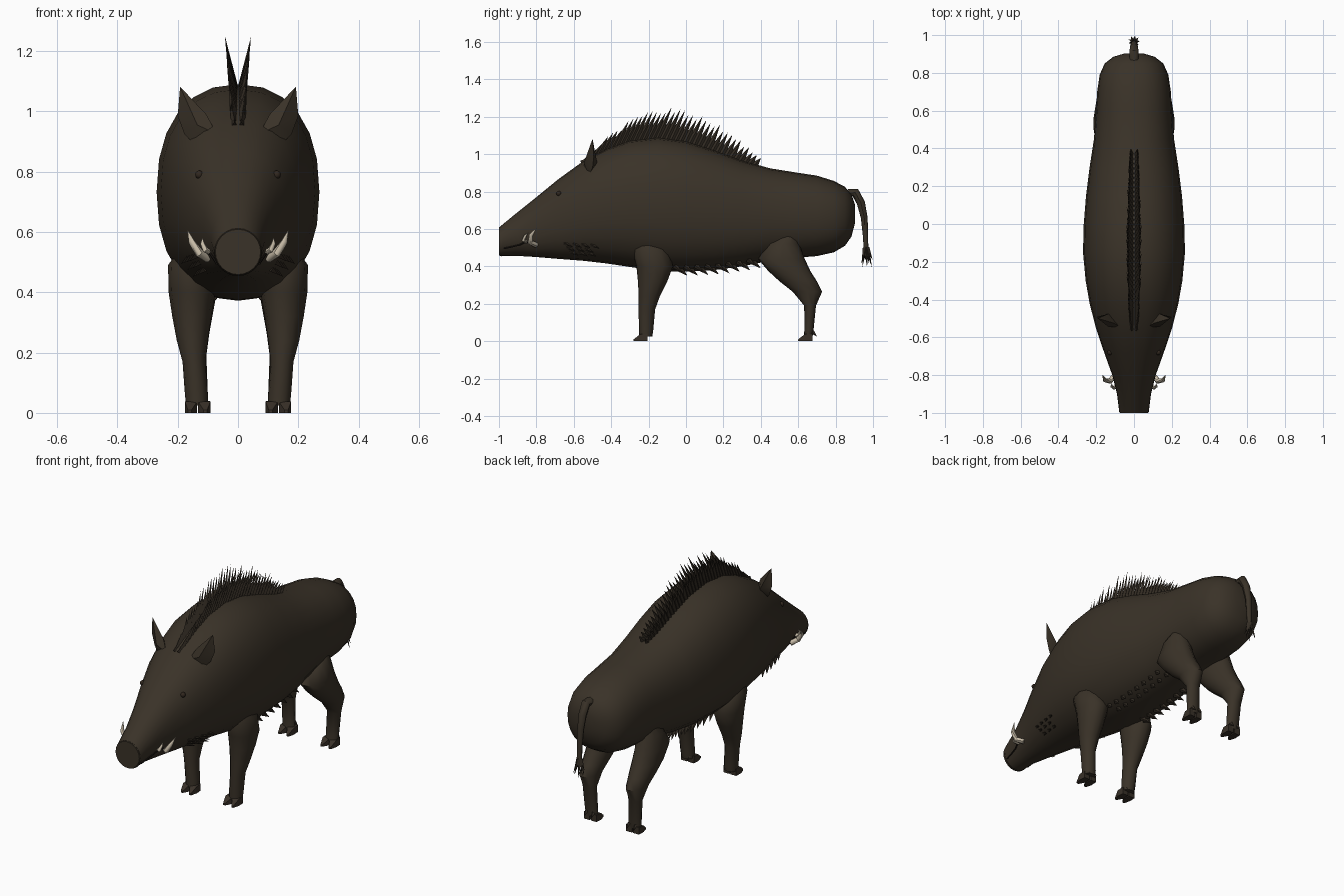
import bpy, bmesh, math, random
from mathutils import Vector

random.seed(4)
cube = bpy.data.objects.get("Cube")
if cube:
    bpy.data.objects.remove(cube, do_unlink=True)


def material(name, r, g, b):
    m = bpy.data.materials.new(name)
    m.use_nodes = True
    m.diffuse_color = (r, g, b, 1)
    m.node_tree.nodes["Principled BSDF"].inputs["Base Color"].default_value = (r, g, b, 1)
    return m


HIDE = material("brown hide", .042, .032, .021)
BRISTLE = material("dark bristle", .033, .025, .017)
HORN = material("dark horn", .04, .03, .021)
IVORY = material("ivory", .56, .49, .38)
EYE = material("dark eye", .03, .02, .013)
MOUTH = material("mouth line", .012, .009, .007)


def finish(bm, name, mat, smooth=True):
    bmesh.ops.recalc_face_normals(bm, faces=bm.faces)
    me = bpy.data.meshes.new(name)
    bm.to_mesh(me)
    bm.free()
    me.materials.append(mat)
    ob = bpy.data.objects.new(name, me)
    bpy.context.collection.objects.link(ob)
    if smooth:
        bpy.ops.object.select_all(action='DESELECT')
        ob.select_set(True)
        bpy.context.view_layer.objects.active = ob
        bpy.ops.object.shade_smooth_by_angle(angle=math.radians(45))
    return ob


def loft(bm, rings):
    """Skin a list of point rings and cap both ends."""
    vs = [[bm.verts.new(p) for p in ring] for ring in rings]
    n = len(vs[0])
    for a, b in zip(vs, vs[1:]):
        for i in range(n):
            j = (i + 1) % n
            bm.faces.new((a[i], a[j], b[j], b[i]))
    bm.faces.new(vs[0])
    bm.faces.new(vs[-1])


def ring(centre, u, v, n, power=1.0):
    pts = []
    for i in range(n):
        a = 2 * math.pi * i / n
        c, s = math.cos(a), math.sin(a)
        pts.append(Vector(centre) + Vector(u) * math.copysign(abs(c) ** power, c)
                   + Vector(v) * math.copysign(abs(s) ** power, s))
    return pts


def tube(bm, path, radii, n=8):
    """Round section swept along a path of points."""
    path = [Vector(p) for p in path]
    rings = []
    for i, p in enumerate(path):
        d = (path[min(i + 1, len(path) - 1)] - path[max(i - 1, 0)]).normalized()
        ref = Vector((1, 0, 0)) if abs(d.x) < .8 else Vector((0, 1, 0))
        u = d.cross(ref).normalized()
        rings.append(ring(p, u * radii[i], d.cross(u) * radii[i], n))
    loft(bm, rings)


def spike(bm, base, tip, wide, thin):
    """Four-sided tuft of hair, wide along y and thin across."""
    base, tip = Vector(base), Vector(tip)
    d = (tip - base).normalized()
    u = d.cross(Vector((1, 0, 0))).normalized()
    v = d.cross(u)
    vs = [bm.verts.new(base + o) for o in (u * wide, v * thin, -u * wide, -v * thin)]
    t = bm.verts.new(tip)
    bm.faces.new(vs)
    for i in range(4):
        bm.faces.new((vs[i], vs[(i + 1) % 4], t))


# Body and head: y, top, bottom, half width
BODY = [(-.995, .612, .456, .078), (-.9, .69, .456, .09), (-.8, .77, .45, .115),
        (-.68, .868, .44, .158), (-.55, .962, .43, .202), (-.42, 1.03, .415, .235),
        (-.3, 1.073, .397, .256), (-.15, 1.09, .375, .27), (0, 1.07, .372, .266),
        (.15, 1.022, .38, .254), (.3, .966, .4, .235), (.45, .924, .43, .212),
        (.6, .9, .447, .201), (.7, .885, .455, .195), (.79, .857, .475, .182),
        (.85, .825, .51, .155), (.885, .785, .56, .11), (.903, .73, .63, .05)]


def body_at(y):
    for a, b in zip(BODY, BODY[1:]):
        if y <= b[0]:
            t = (y - a[0]) / (b[0] - a[0])
            return [p + (q - p) * t for p, q in zip(a, b)]
    return BODY[-1]


def side_x(y, z):
    _, top, low, w = body_at(y)
    k = abs(2 * (z - (top + low) / 2) / (top - low))
    return w * max(0, 1 - k ** 2.27) ** (1 / 2.27)


bm = bmesh.new()
loft(bm, [ring((0, y, (t + b) / 2), (w, 0, 0), (0, 0, (t - b) / 2), 24, .88 if y > -.9 else 1)
          for y, t, b, w in BODY])
finish(bm, "body", HIDE)

# Snout disc
bm = bmesh.new()
loft(bm, [ring((0, y, .534), (r, 0, 0), (0, 0, r), 24) for y, r in ((-1, .075), (-.985, .08))])
finish(bm, "snout_disc", HIDE)

# Legs: z, rear y, front y, inner x, outer x
FRONT = [(.55, -.25, -.18, .12, .19), (.49, -.287, -.09, .08, .232), (.4, -.265, -.07, .075, .23),
         (.32, -.257, -.1, .088, .218), (.24, -.253, -.14, .1, .203), (.17, -.255, -.165, .108, .184),
         (.06, -.25, -.175, .1, .176), (.025, -.25, -.18, .1, .172)]
HIND = [(.59, .53, .58, .1, .17), (.52, .44, .605, .075, .205), (.44, .385, .635, .07, .215),
        (.375, .44, .665, .075, .215), (.32, .5, .7, .085, .208), (.265, .57, .728, .095, .198),
        (.19, .632, .695, .105, .184), (.06, .633, .682, .1, .176), (.025, .63, .677, .1, .172)]

for side, s in (("left", 1), ("right", -1)):
    for part, table, toe_y in (("front", FRONT, -.28), ("hind", HIND, .6)):
        bm = bmesh.new()
        loft(bm, [ring((s * (c + d) / 2, (a + b) / 2, z), ((d - c) / 2, 0, 0),
                       (0, (b - a) / 2, 0), 12) for z, a, b, c, d in table])
        finish(bm, f"{part}_leg_{side}", HIDE)
        # Cloven hoof: two wedge toes and two dewclaws
        bm = bmesh.new()
        for x, spread in ((.112, -.004), (.156, .004)):
            loft(bm, [[(s * (x + spread * k + i * w), toe_y + y, z)
                       for i, z in ((-1, 0), (1, 0), (1, top), (-1, top))]
                      for k, y, w, top in ((1, 0, .006, .01), (0, .035, .02, .037), (0, .075, .018, .04))])
            spike(bm, (s * x, toe_y + .075, .05), (s * x, toe_y + .1, .025), .012, .01)
        finish(bm, f"{part}_hoof_{side}", HORN, False)

    # Ear: cupped leaf given thickness
    bm = bmesh.new()
    outline = [(.07, -.545, .925), (.105, -.525, .99), (.192, -.5, 1.082),
               (.2, -.493, .985), (.178, -.5, .925), (.143, -.52, .888)]
    rim = [bm.verts.new((s * x, y, z)) for x, y, z in outline]
    for y in (-.545, -.475):
        c = bm.verts.new((s * .135, y, .955))
        for i in range(6):
            bm.faces.new((rim[i], rim[(i + 1) % 6], c))
    finish(bm, f"ear_{side}", HIDE)

    # Eye
    bm = bmesh.new()
    bmesh.ops.create_uvsphere(bm, u_segments=12, v_segments=8, radius=.014)
    bmesh.ops.translate(bm, verts=bm.verts, vec=(s * (side_x(-.68, .79) - .002), -.68, .79))
    finish(bm, f"eye_{side}", EYE)

    # Tusks
    bm = bmesh.new()
    tube(bm, [(s * .1, -.8, .512), (s * .128, -.832, .53), (s * .153, -.828, .566),
              (s * .167, -.8, .605)], (.014, .015, .011, .001))
    tube(bm, [(s * .085, -.85, .53), (s * .108, -.868, .54), (s * .118, -.86, .562),
              (s * .118, -.845, .58)], (.01, .01, .007, .001))
    finish(bm, f"tusks_{side}", IVORY)

    # Mouth line along the snout
    bm = bmesh.new()
    mouth = [(-.975, .495), (-.93, .505), (-.89, .515), (-.86, .53), (-.82, .53)]
    tube(bm, [(s * side_x(y, z), y, z) for y, z in mouth], [.004] * 5, 6)
    finish(bm, f"mouth_{side}", MOUTH)

    # Cheek tufts
    bm = bmesh.new()
    for i in range(10):
        y, z = -.65 + .016 * i, .525 - .022 * (i % 3) - .001 * i
        x = side_x(y, z)
        spike(bm, (s * (x - .008), y, z), (s * (x + .02), y + .045, z - .022), .011, .012)
    finish(bm, f"cheek_tufts_{side}", BRISTLE, False)

    # Belly tufts
    bm = bmesh.new()
    for i in range(16):
        y = -.06 + .028 * i
        z = body_at(y)[2] + (.012 if i % 2 else .03)
        x = side_x(y, z)
        spike(bm, (s * (x - .005), y, z), (s * (x + .008), y + .04, z - .035), .016, .014)
    finish(bm, f"belly_tufts_{side}", BRISTLE, False)

# Mane: two splayed rows of backswept bristles
bm = bmesh.new()
COUNT = 38
for i in range(COUNT):
    y = -.55 + .91 * i / (COUNT - 1)
    t = (y + .55) / .91
    h = .035 + .12 * max(0, math.sin(math.pi * t ** .8)) ** .8
    for s in (-1, 1):
        k = h * random.uniform(.75, 1.1)
        z = body_at(y)[1] - .015
        spike(bm, (s * .012, y, z), (s * (.012 + .19 * k), y + .03 + .3 * k, z + k + .01), .024, .014)
finish(bm, "mane", BRISTLE, False)

# Tail and its tuft
bm = bmesh.new()
tube(bm, [(0, .87, .79), (0, .905, .795), (0, .935, .74), (0, .953, .66), (0, .96, .56), (0, .963, .47)],
     (.024, .024, .022, .018, .014, .012))
finish(bm, "tail", HIDE)
bm = bmesh.new()
for i in range(9):
    a = 2 * math.pi * i / 9
    spike(bm, (.006 * math.cos(a), .963 + .006 * math.sin(a), .5),
          (.03 * math.cos(a), .968 + .03 * math.sin(a), .395 + .02 * (i % 3)), .012, .012)
finish(bm, "tail_tuft", BRISTLE, False)
